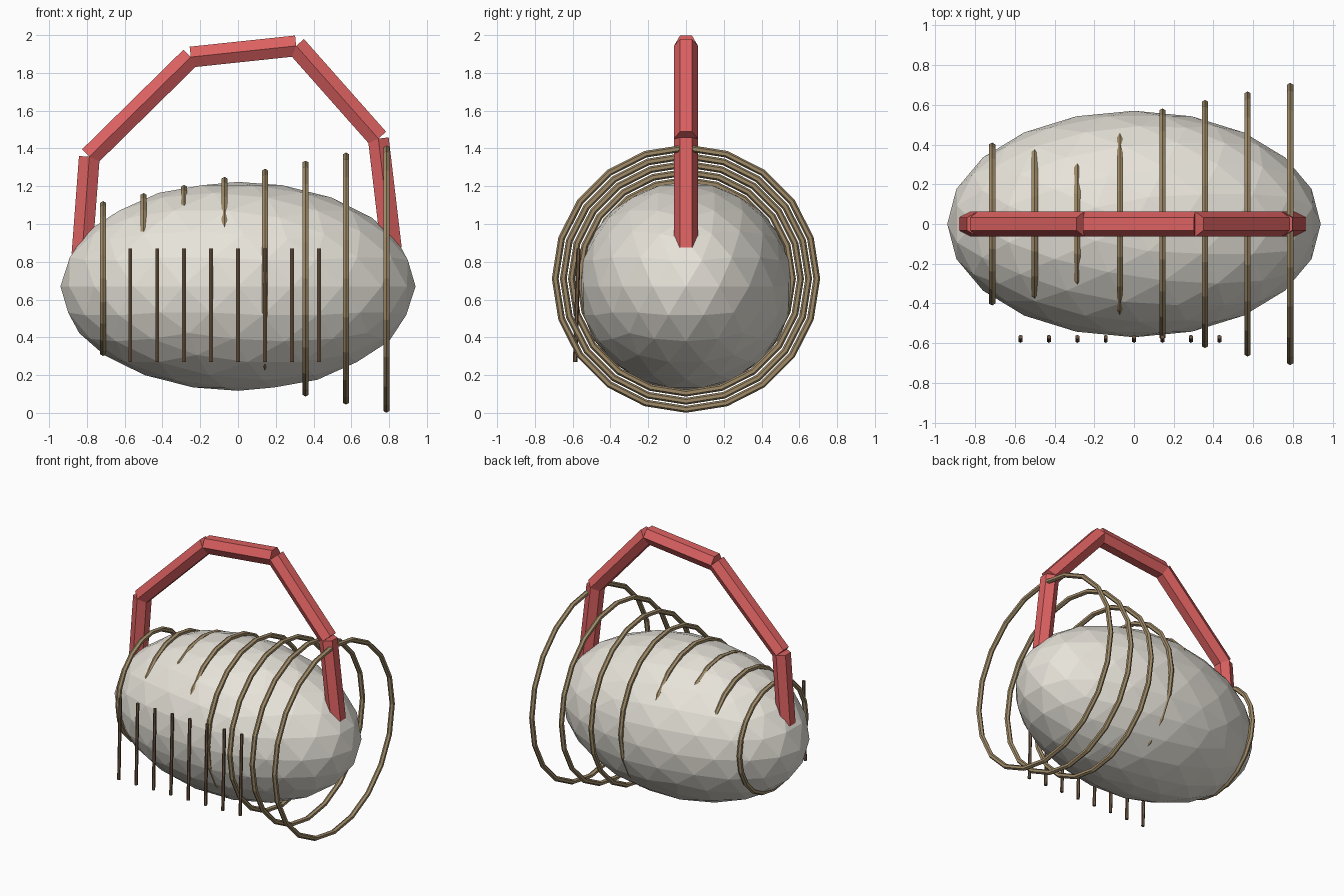
import bpy
from math import atan2, pi
from mathutils import Vector

if "Cube" in bpy.data.objects:
    bpy.data.objects.remove(bpy.data.objects["Cube"])


def material(name, r, g, b):
    m = bpy.data.materials.new(name)
    m.diffuse_color = (r, g, b, 1)
    m.use_nodes = True
    m.node_tree.nodes["Principled BSDF"].inputs["Base Color"].default_value = m.diffuse_color
    return m


SHELL = material("shell_cream", 0.80, 0.77, 0.70)
WOOD = material("wood", 0.35, 0.26, 0.14)
DARK = material("dark_wood", 0.16, 0.10, 0.06)
RED = material("red", 0.72, 0.12, 0.12)


def finish(name, mat):
    ob = bpy.context.object
    ob.name = name
    ob.data.materials.append(mat)
    return ob


# Faceted egg-shaped body
bpy.ops.mesh.primitive_ico_sphere_add(subdivisions=3, radius=1, location=(0, 0, 0.67))
finish("body", SHELL).scale = (0.94, 0.57, 0.553)

# Hoops growing from left to right
for i in range(8):
    bpy.ops.mesh.primitive_torus_add(
        major_segments=20, minor_segments=6,
        major_radius=0.392 + 0.0429 * i, minor_radius=0.018,
        location=(-0.714 + 0.2143 * i, 0, 0.711), rotation=(0, pi / 2, 0))
    finish(f"hoop_{i + 1}", WOOD)

# Thin rods along the front, leaning slightly back
for i in range(8):
    bpy.ops.mesh.primitive_cylinder_add(
        vertices=6, radius=0.0115, depth=0.6,
        location=(-0.571 + 0.1429 * i, -0.578, 0.57), rotation=(-0.03, 0, 0))
    finish(f"front_rod_{i + 1}", DARK)

# Handle: straight six-sided bars between joints
joints = [(-0.826, 0.84), (-0.787, 1.356), (-0.25, 1.884),
          (0.308, 1.943), (0.743, 1.452), (0.812, 0.87)]
for i, (a, b) in enumerate(zip(joints, joints[1:])):
    p, q = Vector((a[0], 0, a[1])), Vector((b[0], 0, b[1]))
    d = q - p
    bpy.ops.mesh.primitive_cylinder_add(
        vertices=6, radius=0.0635, depth=d.length,
        location=(p + q) / 2, rotation=(0, atan2(d.x, d.z), 0))
    finish(f"handle_bar_{i + 1}", RED)
